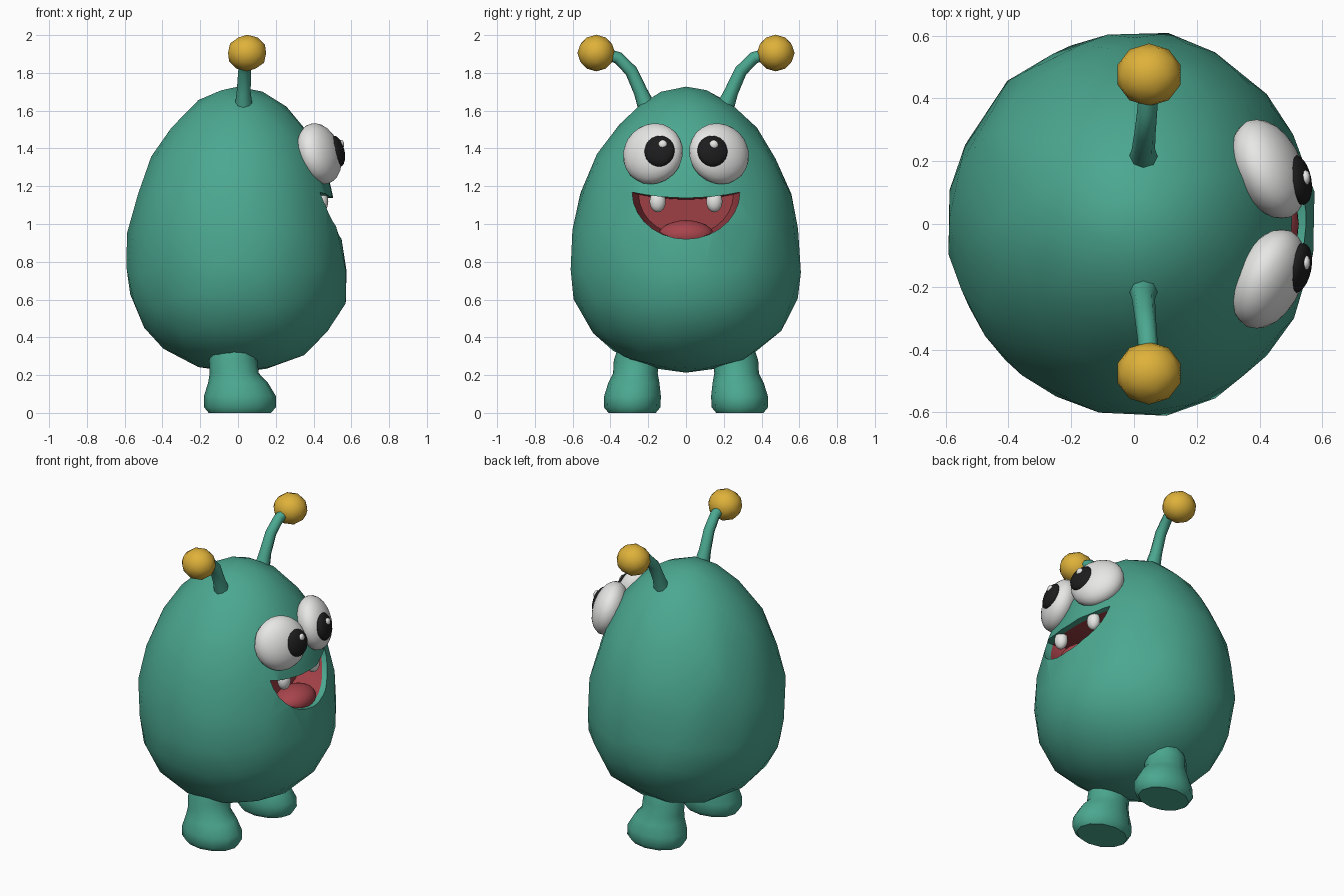
import bpy, bmesh, math, random
from mathutils import Vector, Matrix

random.seed(4)
cube = bpy.data.objects.get("Cube")
if cube:
    bpy.data.objects.remove(cube, do_unlink=True)


def material(name, *rgb):
    m = bpy.data.materials.new(name)
    m.use_nodes = True
    m.diffuse_color = (*rgb, 1)
    m.node_tree.nodes["Principled BSDF"].inputs["Base Color"].default_value = (*rgb, 1)
    return m


teal = material("teal_skin", 0.07, 0.39, 0.28)
red = material("mouth_red", 0.34, 0.05, 0.06)
pink = material("tongue_red", 0.39, 0.058, 0.072)
white = material("eye_white", 0.80, 0.80, 0.79)
black = material("pupil_black", 0.012, 0.012, 0.013)
gold = material("antenna_gold", 0.73, 0.44, 0.042)


def finish(name, bm, mats, angle=50):
    """Turn a bmesh into a smooth-shaded object."""
    bmesh.ops.recalc_face_normals(bm, faces=bm.faces)
    me = bpy.data.meshes.new(name)
    bm.to_mesh(me)
    bm.free()
    ob = bpy.data.objects.new(name, me)
    bpy.context.collection.objects.link(ob)
    for m in mats:
        me.materials.append(m)
    smooth(ob, angle)
    return ob


def smooth(ob, angle):
    bpy.ops.object.select_all(action='DESELECT')
    ob.select_set(True)
    bpy.context.view_layer.objects.active = ob
    bpy.ops.object.shade_smooth_by_angle(angle=math.radians(angle))


def ball(name, mat, centre, size, facing=(1, 0, 0), detail=3):
    """Ellipsoid whose first size runs along the facing direction."""
    bm = bmesh.new()
    bmesh.ops.create_icosphere(bm, subdivisions=detail, radius=1)
    turn = Vector(facing).to_track_quat('X', 'Z').to_matrix().to_4x4()
    bm.transform(Matrix.Translation(centre) @ turn @ Matrix.Diagonal((*size, 1)))
    return finish(name, bm, [mat])


def loft(bm, rings, indices):
    """Bridge closed rings of points, cap both ends."""
    loops = [[bm.verts.new(p) for p in ring] for ring in rings]
    n = len(loops[0])
    for a, b, index in zip(loops, loops[1:], indices):
        for i in range(n):
            j = (i + 1) % n
            bm.faces.new((a[i], a[j], b[j], b[i])).material_index = index
    bm.faces.new(loops[0][::-1])
    bm.faces.new(loops[-1]).material_index = indices[-1]


# Egg shape of the body: fuller below, a little flatter around the face
MID, HALF = 0.97, 0.757


def egg_radius(z):
    t = max(-1, min(1, (z - MID) / HALF))
    power, taper = (2, 0.165) if t > 0 else (2.7, 0.12)
    return 0.595 * math.sqrt(1 - abs(t) ** power) * (1 - taper * t)


def flatten(x, r, z):
    if x > 0 and r > 0:
        x *= 1 - 0.07 * math.exp(-((z - 1.08) / 0.25) ** 2) * x / r
    return 0.968 * x


def skin_x(y, z):
    r = egg_radius(z)
    return flatten(math.sqrt(max(0, r * r - y * y)), r, z)


# Body, with hand-shaped unevenness
bm = bmesh.new()
bmesh.ops.create_icosphere(bm, subdivisions=3, radius=1)
for v in bm.verts:
    if abs(v.co.z) < 0.99:
        v.co += Vector([random.uniform(-0.035, 0.035) for _ in range(3)])
    d = v.co.normalized()
    z = MID + HALF * d.z
    flat = math.hypot(d.x, d.y)
    r = egg_radius(z) * random.uniform(0.995, 1.025)
    if flat > 1e-4:
        v.co = (flatten(r * d.x / flat, r, z), r * d.y / flat, z)
    else:
        v.co = (0, 0, z)
body = finish("body", bm, [teal, red])

# Grinning mouth cavity: skin-coloured lip, red inside
outline = []
for i in range(14):
    a = math.pi * i / 14
    outline.append((0.285 * math.cos(a), 1.168 - 0.248 * math.sin(a)))
for i in range(8):
    y = -0.285 + 0.57 * i / 8
    outline.append((y, 1.138 + 0.03 * (y / 0.285) ** 2))
rings = [
    [(0.8, y, z) for y, z in outline],
    [(skin_x(y, z) - 0.04, y, z) for y, z in outline],
    [(0.31, y * 0.88, 1.07 + (z - 1.07) * 0.88) for y, z in outline],
]
bm = bmesh.new()
loft(bm, rings, [0, 1])
cutter = finish("mouth_cutter", bm, [teal, red])
cutter.hide_render = True
cut = body.modifiers.new("mouth", 'BOOLEAN')
cut.operation = 'DIFFERENCE'
cut.solver = 'EXACT'
cut.object = cutter
bpy.context.view_layer.objects.active = body
bpy.ops.object.modifier_apply(modifier=cut.name)
bpy.data.objects.remove(cutter, do_unlink=True)
smooth(body, 38)

ball("tongue", pink, (0.415, 0, 0.94), (0.11, 0.148, 0.08))

for side, s in (("left", 1), ("right", -1)):
    # Eye, pupil and highlight
    ball(side + "_eye", white, (0.43, s * 0.175, 1.372), (0.1, 0.168, 0.166),
         (0.87, s * 0.4, 0.27))
    ball(side + "_pupil", black, (0.524, s * 0.141, 1.385), (0.037, 0.082, 0.084),
         (0.93, s * 0.2, 0.22))
    ball(side + "_eye_highlight", white, (0.546, 0.012 + s * 0.135, 1.42),
         (0.016, 0.025, 0.025), detail=2)

    # Tooth
    ball(side + "_tooth", white, (0.44, s * 0.15, 1.12), (0.038, 0.043, 0.058))

    # Antenna stalk and ball
    path = [(0.03, 0.2, 1.6), (0.03, 0.24, 1.7), (0.035, 0.29, 1.81),
            (0.042, 0.36, 1.88), (0.05, 0.46, 1.91)]
    widths = [0.05, 0.037, 0.034, 0.032, 0.031]
    points = [Vector((x, s * y, z)) for x, y, z in path]
    rings = []
    for i, p in enumerate(points):
        along = (points[min(i + 1, 4)] - points[max(i - 1, 0)]).normalized()
        u = Vector((1, 0, 0))
        w = along.cross(u).normalized()
        rings.append([p + widths[i] * (u * math.cos(k * math.pi / 4) + w * math.sin(k * math.pi / 4))
                      for k in range(8)])
    bm = bmesh.new()
    loft(bm, rings, [0] * 4)
    finish(side + "_antenna_stalk", bm, [teal], 60)
    ball(side + "_antenna_ball", gold, (0.048, s * 0.475, 1.905), (0.106, 0.1, 0.097), detail=2)

    # Stubby leg with a flared foot: height, centre x, centre y, depth, width
    sections = [(0.0, 0.01, 0.285, 0.165, 0.125), (0.03, 0.01, 0.285, 0.19, 0.15),
                (0.09, 0.01, 0.283, 0.19, 0.15), (0.16, 0, 0.276, 0.158, 0.135),
                (0.21, -0.02, 0.268, 0.13, 0.118), (0.28, -0.025, 0.262, 0.128, 0.12),
                (0.36, -0.02, 0.25, 0.11, 0.105)]
    rings = [[(cx + rx * math.cos(k * math.pi / 6), s * cy + ry * math.sin(k * math.pi / 6), z)
              for k in range(12)] for z, cx, cy, rx, ry in sections]
    bm = bmesh.new()
    loft(bm, rings, [0] * 6)
    finish(side + "_leg", bm, [teal], 48)
